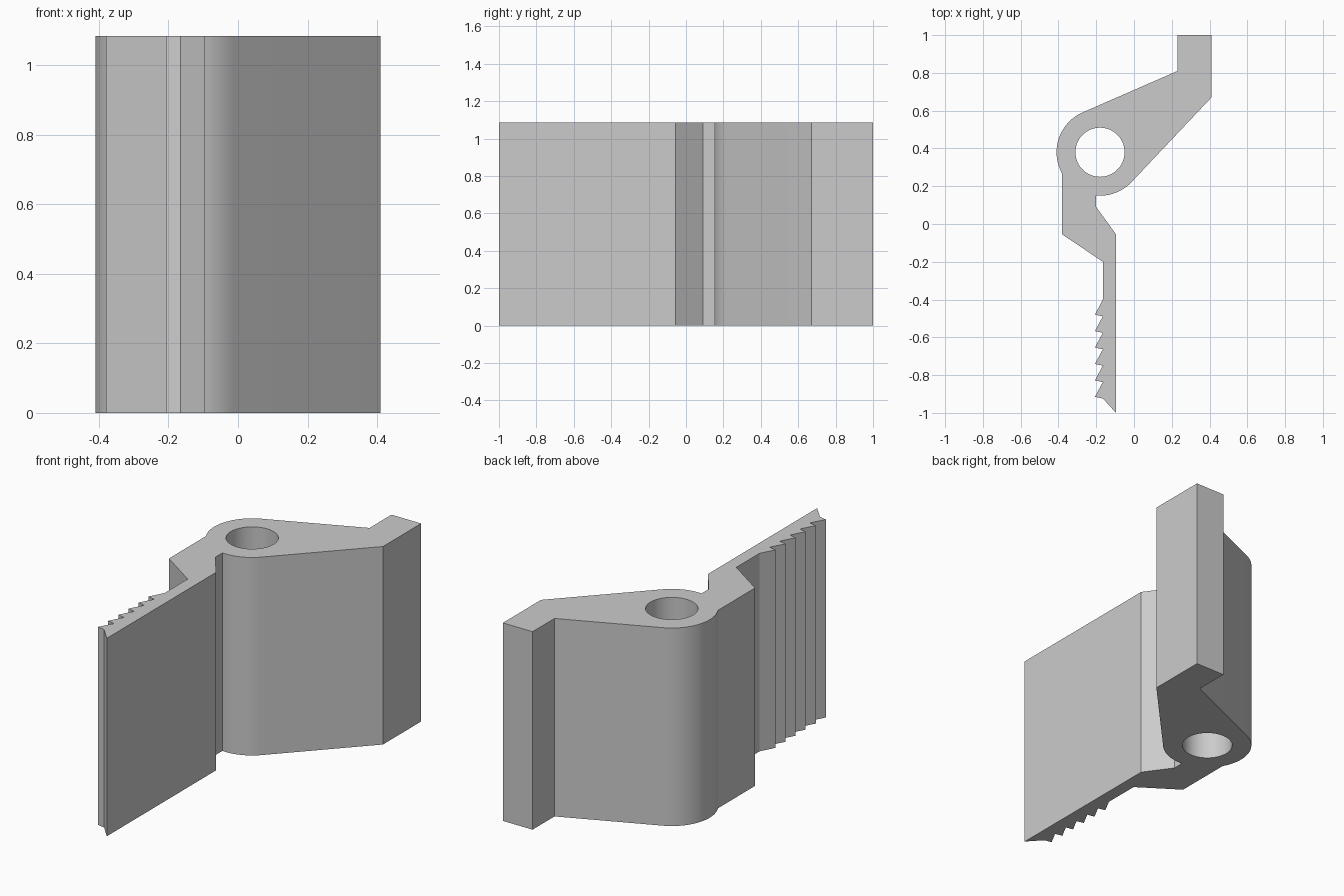
import bpy, bmesh
from math import cos, sin, radians
from mathutils import Vector

if "Cube" in bpy.data.objects:
    bpy.data.objects.remove(bpy.data.objects["Cube"], do_unlink=True)

HEIGHT = 1.085
CENTRE = (-0.18, 0.38)
BARREL_R, HOLE_R = 0.23, 0.13


def arc(radius, start, end, steps):
    """Points on a circle about the barrel centre, angles in degrees."""
    angles = [radians(start + (end - start) * i / steps) for i in range(steps + 1)]
    return [(CENTRE[0] + radius * cos(a), CENTRE[1] + radius * sin(a)) for a in angles]


# Upper arm, with the barrel's outer curve leading down to the shank
outline = [(0.41, 1), (0.23, 1), (0.23, 0.81)]
outline += arc(BARREL_R, 113.7, 209.5, 24)
outline += [(-0.38, -0.055), (-0.165, -0.2), (-0.165, -0.4)]

# Barbed teeth along the blade
for i in range(6):
    tip = -0.48 - i * 0.087
    outline += [(-0.207, tip), (-0.165, tip - 0.009)]

# Blade point, plain side and barrel's inner curve
outline += [(-0.095, -1), (-0.095, -0.055), (-0.2, 0.09)]
outline += arc(BARREL_R, 265, 316.6, 14)
outline += [(0.41, 0.67)]
hole = arc(HOLE_R, 0, 360, 64)[:-1]

# Fill the profile around the pin hole and extrude it
bm = bmesh.new()
edges = []
for loop in (outline, hole):
    verts = [bm.verts.new((x, y, 0)) for x, y in loop]
    edges += [bm.edges.new((v, verts[i - 1])) for i, v in enumerate(verts)]
bmesh.ops.triangle_fill(bm, use_beauty=True, use_dissolve=False,
                        edges=edges, normal=Vector((0, 0, 1)))
result = bmesh.ops.extrude_face_region(bm, geom=bm.faces[:], use_keep_orig=True)
top = [g for g in result["geom"] if isinstance(g, bmesh.types.BMVert)]
bmesh.ops.translate(bm, verts=top, vec=(0, 0, HEIGHT))
bmesh.ops.recalc_face_normals(bm, faces=bm.faces[:])

mesh = bpy.data.meshes.new("hinged_clip")
bm.to_mesh(mesh)
bm.free()
clip = bpy.data.objects.new("hinged_clip", mesh)
bpy.context.collection.objects.link(clip)

# Plain grey finish
grey = bpy.data.materials.new("light grey")
grey.use_nodes = True
colour = (0.6, 0.6, 0.6, 1)
grey.diffuse_color = colour
grey.node_tree.nodes["Principled BSDF"].inputs["Base Color"].default_value = colour
mesh.materials.append(grey)

bpy.ops.object.select_all(action="DESELECT")
clip.select_set(True)
bpy.context.view_layer.objects.active = clip
bpy.ops.object.shade_smooth_by_angle(angle=radians(20))
